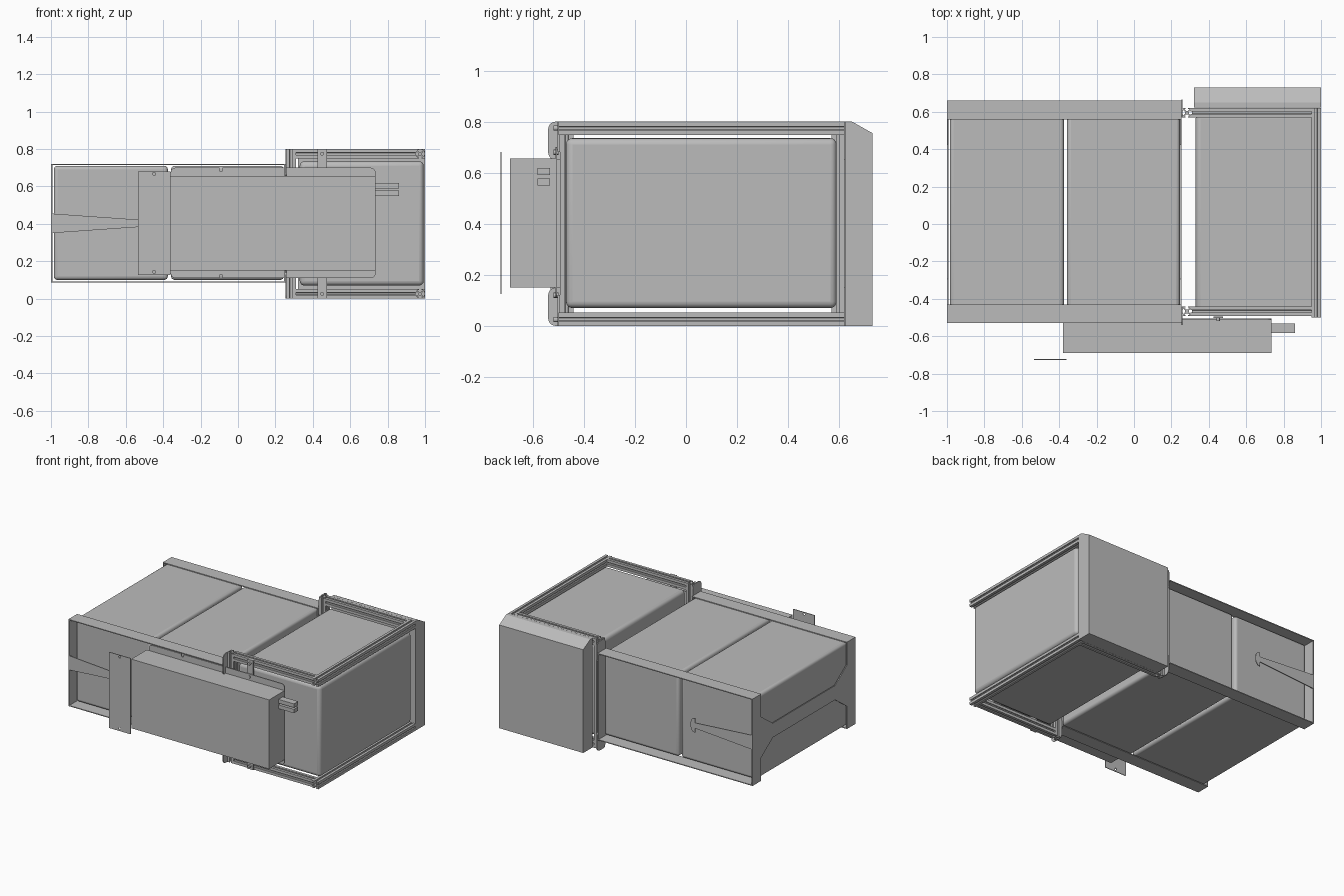
import bpy, bmesh, math
from mathutils import Vector

cube = bpy.data.objects.get("Cube")
if cube:
    bpy.data.objects.remove(cube, do_unlink=True)

grey = bpy.data.materials.new("plain grey")
grey.use_nodes = True
grey.diffuse_color = (0.5, 0.5, 0.5, 1)
grey.node_tree.nodes["Principled BSDF"].inputs["Base Color"].default_value = (0.5, 0.5, 0.5, 1)

CY, CZ = 0.065, 0.4        # middle of the frame in y and z


def finish(name, bm):
    bmesh.ops.recalc_face_normals(bm, faces=bm.faces)
    mesh = bpy.data.meshes.new(name)
    bm.to_mesh(mesh)
    bm.free()
    mesh.materials.append(grey)
    ob = bpy.data.objects.new(name, mesh)
    bpy.context.collection.objects.link(ob)
    return ob


def prism(name, points, axis, lo, hi):
    """Extrude a flat outline along x, y or z from lo to hi."""
    place = {"x": lambda a, b: (lo, a, b),
             "y": lambda a, b: (a, lo, b),
             "z": lambda a, b: (a, b, lo)}[axis]
    bm = bmesh.new()
    face = bm.faces.new([bm.verts.new(place(a, b)) for a, b in points])
    move = Vector([(hi - lo) * (axis == k) for k in "xyz"])
    geom = bmesh.ops.extrude_face_region(bm, geom=[face], use_keep_orig=True)["geom"]
    bmesh.ops.translate(bm, vec=move, verts=[v for v in geom if isinstance(v, bmesh.types.BMVert)])
    return finish(name, bm)


def round_rect(a0, a1, b0, b1, r=0.0, steps=5):
    """Outline of a rectangle, with rounded corners when r is given."""
    if not r:
        return [(a0, b0), (a1, b0), (a1, b1), (a0, b1)]
    pts = []
    corners = [(a1 - r, b1 - r), (a0 + r, b1 - r), (a0 + r, b0 + r), (a1 - r, b0 + r)]
    for i, (a, b) in enumerate(corners):
        for s in range(steps + 1):
            t = math.pi / 2 * (i + s / steps)
            pts.append((a + r * math.cos(t), b + r * math.sin(t)))
    return pts


def box(name, x, y, z, bevel=0.0):
    ob = prism(name, round_rect(*x, *y), "z", *z)
    if bevel:
        mod = ob.modifiers.new("round edges", "BEVEL")
        mod.width, mod.segments = bevel, 4
        bpy.ops.object.select_all(action="DESELECT")
        ob.select_set(True)
        bpy.context.view_layer.objects.active = ob
        bpy.ops.object.shade_smooth_by_angle(angle=math.radians(40))
    return ob


def drill(target, cutter):
    cutter.hide_render = True
    cutter.hide_viewport = True
    mod = target.modifiers.new("hole", "BOOLEAN")
    mod.operation, mod.object, mod.solver = "DIFFERENCE", cutter, "EXACT"


def slotted_bar(name, axis, a, b, lo, hi, half=0.026):
    """Square bar with an undercut slot on each side."""
    side = [(1, -1), (1, -.25), (.78, -.25), (.78, -.6), (.4, -.2),
            (.4, .2), (.78, .6), (.78, .25), (1, .25)]
    pts = []
    for i in range(4):
        c, s = [(1, 0), (0, 1), (-1, 0), (0, -1)][i]
        pts += [(a + half * (c * u - s * v), b + half * (s * u + c * v)) for u, v in side]
    return prism(name, pts, axis, lo, hi)


# Three rounded modules
box("outer_module", (-0.985, -0.375), (-0.47, 0.595), (0.1, 0.71), 0.02)
box("middle_module", (-0.358, 0.245), (-0.47, 0.595), (0.1, 0.71), 0.02)
box("large_module", (0.33, 0.993), (-0.47, 0.59), (0.07, 0.735), 0.025)

# Sheet metal flanges holding the two smaller modules
for side, y in (("front", (-0.53, -0.43)), ("back", (0.56, 0.66))):
    box("upper_flange_" + side, (-1, 0.252), y, (0.714, 0.72))
    box("lower_flange_" + side, (-1, 0.252), y, (0.085, 0.091))

# End plates with a middle band and flared corners
quarter = [(0.595, 0.3175), (0.495, 0.3175), (0.495, 0.15), (0.36, 0.0525)]
outline = []
for sy, sz in ((1, 1), (-1, 1), (-1, -1), (1, -1)):
    part = [(CY + sy * u, 0.4025 + sz * v) for u, v in quarter]
    outline += part if sy * sz > 0 else part[::-1]
prism("outer_end_plate", outline, "x", -1, -0.993)
prism("inner_end_plate", outline, "x", 0.246, 0.253)

# Side straps with rounded ends, folded from the outer end plate
strap = [(-1, 0.35)] + [p for p in reversed(round_rect(-0.7, -0.5, 0.35, 0.455, 0.035))
                        if p[0] > -0.6] + [(-1, 0.455)]
prism("front_strap", strap, "y", -0.53, -0.524)
prism("back_strap", strap, "y", 0.654, 0.66)

# Slotted bar frame around the large module
for side, y in (("front", -0.467), ("back", 0.595)):
    slotted_bar("post_" + side, "z", 0.283, y, 0, 0.8)
    for level, z in (("lower", 0.026), ("upper", 0.774)):
        slotted_bar(f"{level}_rail_{side}", "x", y, z, 0.309, 0.949)
for level, z in (("lower", 0.026), ("upper", 0.774)):
    slotted_bar(level + "_cross_bar", "y", 0.974, z, -0.5, 0.62)

# Rounded joining plates between the frame and the flanges
for level, z in (("lower", (0, 0.15)), ("upper", (0.65, 0.8))):
    for side, y in (("front", (-0.54, -0.44)), ("back", (0.57, 0.665))):
        prism(f"{level}_joining_plate_{side}", round_rect(*y, *z, 0.03), "x", 0.253, 0.259)

# Back cover with a sloped upper edge
cover = [(0.622, 0), (0.73, 0), (0.73, 0.755), (0.65, 0.8), (0.622, 0.8)]
prism("back_cover", cover, "x", 0.32, 1.0)

# Control box on its mounting plate
mount = prism("mounting_plate", round_rect(-0.36, 0.735, 0.11, 0.7, 0.025), "y", -0.512, -0.505)
for i, z in enumerate((0.105, 0.68)):
    drill(mount, prism(f"slot_cutter_{i}", round_rect(-0.1, -0.082, z, z + 0.025, 0.008), "y", -0.53, -0.49))
box("control_box", (-0.38, 0.735), (-0.69, -0.512), (0.15, 0.655))
for i, z in enumerate((0.55, 0.59)):
    box(f"connector_{i}", (0.733, 0.86), (-0.582, -0.533), (z, z + 0.028))

# Brackets that hang the mounting plate from the frame, with bolts
for level, s in (("lower", -1), ("upper", 1)):
    z0, z1 = sorted((CZ + s * 0.28, CZ + s * 0.4))
    box(level + "_bracket", (0.425, 0.475), (-0.503, -0.494), (z0, z1))
    for i, d in enumerate((0.28, 0.375)):
        z = CZ + s * d
        prism(f"{level}_bolt_{i}", round_rect(0.44, 0.46, z - 0.01, z + 0.01, 0.0099), "y", -0.518, -0.5)

# Thin label panel in front of the box
panel = box("front_panel", (-0.535, -0.36), (-0.727, -0.722), (0.125, 0.68))
for i, z in enumerate((0.143, 0.667)):
    drill(panel, prism(f"hole_cutter_{i}", round_rect(-0.456, -0.44, z - 0.008, z + 0.008, 0.0079), "y", -0.75, -0.7))
